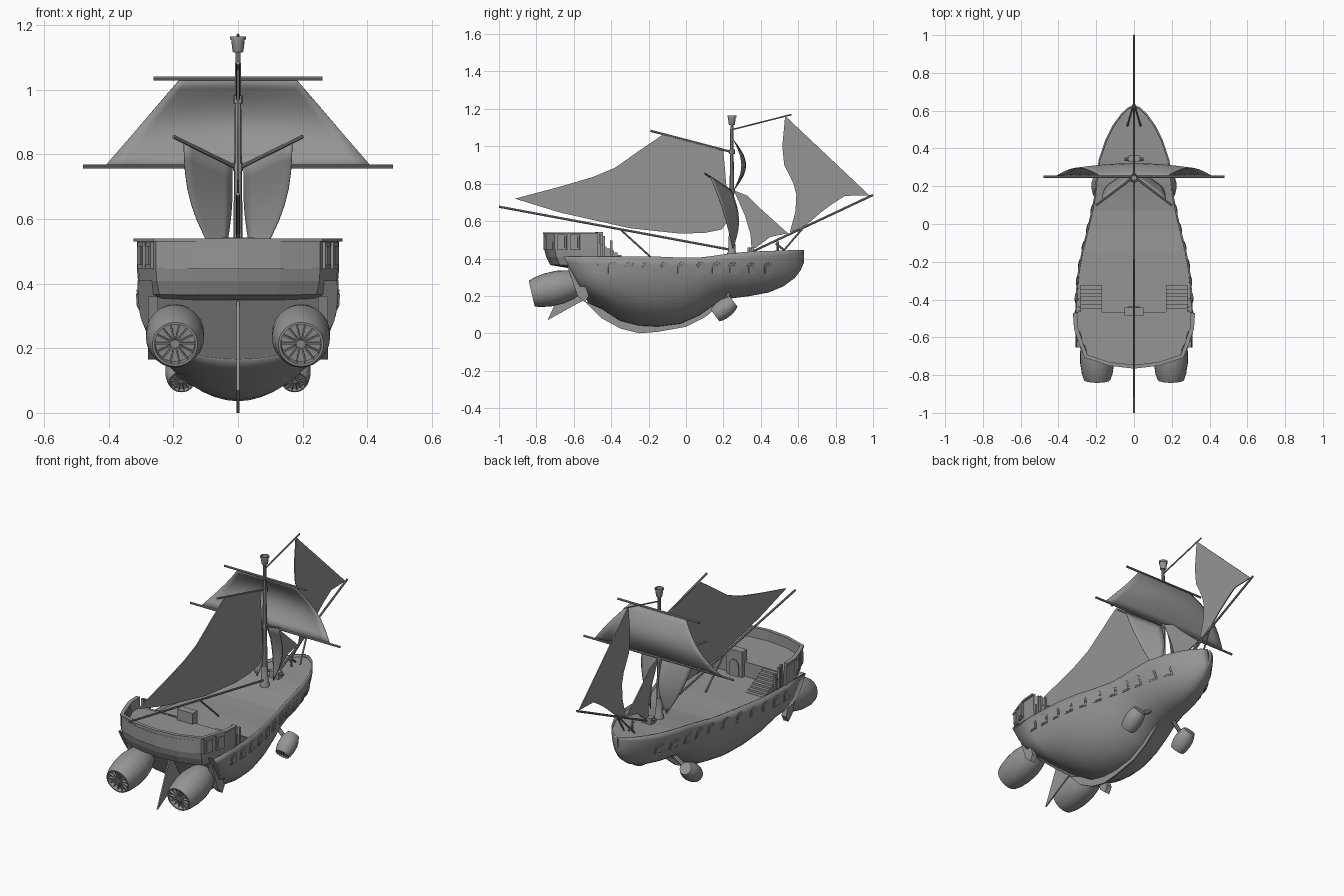
import bpy, bmesh, math
from mathutils import Vector, Matrix

if "Cube" in bpy.data.objects:
    bpy.data.objects.remove(bpy.data.objects["Cube"])

grey = bpy.data.materials.new("plain grey")
grey.use_nodes = True
GREY = (0.3, 0.3, 0.3, 1)
grey.diffuse_color = GREY
grey.node_tree.nodes["Principled BSDF"].inputs["Base Color"].default_value = GREY


def finish(name, bm, smooth=False, thick=0, offset=0):
    bmesh.ops.recalc_face_normals(bm, faces=bm.faces)
    mesh = bpy.data.meshes.new(name)
    bm.to_mesh(mesh)
    bm.free()
    ob = bpy.data.objects.new(name, mesh)
    bpy.context.collection.objects.link(ob)
    mesh.materials.append(grey)
    if thick:
        mod = ob.modifiers.new("thickness", "SOLIDIFY")
        mod.thickness, mod.offset = thick, offset
    if smooth:
        bpy.ops.object.select_all(action="DESELECT")
        ob.select_set(True)
        bpy.context.view_layer.objects.active = ob
        bpy.ops.object.shade_smooth_by_angle(angle=math.radians(35))
    return ob


def loft(name, rows, closed=False, caps=False, **kw):
    bm = bmesh.new()
    vs = [[bm.verts.new(p) for p in row] for row in rows]
    n = len(rows[0])
    for a, b in zip(vs, vs[1:]):
        for i in range(n if closed else n - 1):
            j = (i + 1) % n
            bm.faces.new((a[i], a[j], b[j], b[i]))
    if caps:
        bm.faces.new(vs[0])
        bm.faces.new(vs[-1])
    bmesh.ops.remove_doubles(bm, verts=bm.verts, dist=1e-5)
    return finish(name, bm, **kw)


def plate(name, pts, x=0, thick=0.006):
    """Flat side-on plate from (y, z) points."""
    rows = [[(x + s * thick / 2, y, z) for y, z in pts] for s in (-1, 1)]
    return loft(name, rows, closed=True, caps=True)


def box(name, c, size, rot=None):
    bm = bmesh.new()
    m = Matrix.Translation(c) @ (rot or Matrix()) @ Matrix.Diagonal((*size, 1))
    bmesh.ops.create_cube(bm, size=1, matrix=m)
    return finish(name, bm)


def lathe(name, a, b, profile, sides=20):
    """Turn (distance, radius) pairs around the line from a to b."""
    a, d = Vector(a), Vector(b) - Vector(a)
    q = d.to_track_quat("Z", "Y")
    rows = [[a + q @ Vector((r * math.cos(t), r * math.sin(t), h * d.length))
             for t in (math.tau * i / sides for i in range(sides))] for h, r in profile]
    return loft(name, rows, closed=True, caps=True, smooth=True)


def pole(name, a, b, r=0.006, r2=None):
    return lathe(name, a, b, [(0, r), (1, r2 or r)], 8)


# Hull stations: y, half width, rail height, keel height, fullness
S = [(-.52, .305, .41, .165, 4), (-.45, .307, .41, .135, 3.2), (-.35, .303, .41, .07, 2.6),
     (-.25, .293, .41, .045, 2.4), (-.15, .275, .41, .04, 2.4), (-.03, .245, .405, .055, 2.3),
     (.07, .222, .405, .1, 2.2), (.14, .208, .413, .15, 2.2), (.22, .2, .425, .188, 2.2),
     (.34, .183, .437, .203, 2.1), (.44, .15, .44, .222, 2), (.52, .11, .443, .255, 2),
     (.58, .066, .445, .3, 2), (.61, .035, .445, .34, 2), (.627, .004, .445, .38, 2)]


def station(y):
    for a, b in zip(S, S[1:]):
        if y <= b[0]:
            break
    t = (y - a[0]) / (b[0] - a[0])
    return [p + (q - p) * t for p, q in zip(a, b)]


def side(st, s):
    return st[1] * max(0, 1 - s ** st[4]) ** 0.54


def hull_point(y, z):
    st = station(y)
    return Vector((side(st, (st[2] - z) / (st[2] - st[3])), y, z))


rows = []
for k, st in enumerate(S):
    slant = (-.55, -.2)[k] if k < 2 else 0
    half = []
    for i in range(13):
        s = math.sin(math.pi / 2 * i / 12)
        z = st[2] + (st[3] - st[2]) * s
        half.append((side(st, s), st[0] + slant * (z - st[3]), z))
    rows.append(half + [(-x, y, z) for x, y, z in half[-2::-1]])
loft("hull", rows, smooth=True, thick=.008)
loft("transom", [rows[0][:13], rows[0][:11:-1]])
loft("main_deck", [[(s * st[1] * .985, st[0], st[2] - .014) for s in (-1, 0, 1)] for st in S])

# Keel and rudder
plate("keel", [(-.54, .17), (-.45, .08), (-.35, .025), (-.25, 0), (-.15, .008), (0, .035),
               (.1, .085), (.23, .19), (.2, .22), (0, .15), (-.3, .12)], thick=.008)
plate("rudder", [(-.74, .07), (-.7, .16), (-.62, .345), (-.5, .2), (-.57, .165)], thick=.008)

# Stern castle
plan = [(.307, -.47), (.302, -.55), (.275, -.63), (.25, -.695), (.13, -.735), (0, -.75)]
plan += [(-x, y) for x, y in plan[-2::-1]]


def ring(z, kx, ky, ps=plan):
    return [(x * kx, -.47 + (y + .47) * ky, z) for x, y in ps]


walls = [ring(.355, .93, .57), ring(.37, .96, .9), ring(.41, .99, .97), ring(.45, 1, 1.01), ring(.54, 1, 1.02)]
loft("stern_walls", walls, thick=.012)
loft("stern_rail", [ring(z, k, k) for z, k in ((.53, 1.02), (.54, 1.02))], thick=.02)
for name, lvl in (("quarter_deck", ring(.48, .99, .99)), ("stern_underside", walls[0])):
    loft(name, [lvl[:6], lvl[:4:-1]])
box("bulkhead", (0, -.472, .43), (.6, .012, .1))
loft("stern_panel", [ring(z, 1, 1.035, [(.225, -.703)] + plan[4:7] + [(-.225, -.703)])
                     for z in (.445, .52)], thick=.006)

# Arched cabin door
arch = [(-.5, 0), (.5, 0)] + [(.5 * math.cos(t), .7 + .5 * math.sin(t))
                              for t in (math.pi * i / 8 for i in range(9))]
box("door_surround", (0, -.465, .468), (.1, .045, .15))
loft("door", [[(.06 * u, y, .395 + .08 * v) for u, v in arch] for y in (-.45, -.436)],
     closed=True, caps=True)


# Arched gun ports along the hull
def port(y, sgn):
    p = hull_point(y, .32)
    along = (hull_point(y + .02, .32) - hull_point(y - .02, .32)).normalized()
    up = (hull_point(y, .37) - p).normalized()
    out = along.cross(up).normalized()
    for name, k, d in (("port_frame", .052, .007), ("port_pane", .036, .01)):
        ends = []
        for h in (-.015, d):
            pts = [p + along * u * k + up * (v * k + (.052 - k) * .4) + out * h for u, v in arch]
            ends.append([(sgn * q.x, q.y, q.z) for q in pts])
        loft(name, ends, closed=True, caps=True)


# Barrel-shaped engine with a spoked fan in its mouth
def engine(name, a, b, r):
    lathe(name, a, b, [(.1, .55 * r), (.1, .68 * r), (0, .7 * r), (0, .78 * r), (.12, .9 * r),
                       (.35, r), (.6, r), (.82, .88 * r), (1, .68 * r)], 24)
    a, d = Vector(a), Vector(b) - Vector(a)
    q = d.to_track_quat("Z", "Y")
    lathe(name + "_hub", a, b, [(.02, .15 * r), (.12, .15 * r)], 10)
    for i in range(14):
        t = math.tau * i / 14
        c = a + q @ Vector((.4 * r * math.cos(t), .4 * r * math.sin(t), .06 * d.length))
        rot = q.to_matrix().to_4x4() @ Matrix.Rotation(t, 4, "Z")
        box(name + "_blade", c, (.62 * r, .05 * r, .05 * d.length), rot)


for s in (1, -1):
    for y in (-.48, -.39, -.3, -.21, -.115, -.02, .08, .165, .25, .35, .44):
        port(y, s)
    engine("rear_engine", (.195 * s, -.825, .212), (.195 * s, -.575, .27), .09)
    pole("rear_engine_mount", (.195 * s, -.6, .265), (.195 * s, -.48, .29), .05)
    plate("transom_cheek", [(-.635, .36), (-.57, .36), (-.52, .2), (-.54, .165), (-.58, .2)],
          .263 * s, .03)
    engine("front_engine", (.175 * s, .155, .095), (.175 * s, .255, .17), .05)
    pole("front_engine_strut", (.175 * s, .215, .14), (.07 * s, .23, .22), .012)
    # Quarter gallery windows
    rot = Matrix.Rotation(-.33 * s, 4, "Z")
    for x, y in ((.293, -.59), (.268, -.66)):
        box("gallery_frame", (x * s, y, .487), (.022, .05, .085), rot)
        box("gallery_window", (x * s, y, .487), (.03, .034, .06), rot)
    # Stairs
    for i in range(8):
        z = .475 - i * .011
        box("stair_tread", (.228 * s, -.455 + i * .02, (z + .38) / 2), (.115, .02, z - .38))
    for y, h in ((-.46, .53), (-.44, .52), (-.4, .495)):
        box("stair_post", (.288 * s, y, (h + .39) / 2), (.014, .012, h - .39))
    # Angled lower yard with its curved sail
    pole("lower_yard", (0, .25, .757), (.2 * s, .1, .855), .006)
    A, B, C = Vector((.018, .245, .76)), Vector((.168, .13, .837)), Vector((.05, .25, .45))
    grid = []
    for i in range(9):
        v = i / 8
        row = []
        for j in range(7):
            p = A.lerp(B, j / 6).lerp(C, v)
            bulge = math.sin(math.pi * v)
            p += Vector((.035 * j / 6 - .012 * (1 - j / 6), .035 * (1 - j / 9), 0)) * bulge
            row.append((p.x * s, p.y, p.z))
        grid.append(row)
    loft("lower_sail", grid, smooth=True, thick=.003)
    pole("bowsprit_brace", (.035 * s, .52, .44), (0, .64, .58), .005)

# Mast, lookout and spars
pole("mast", (0, .245, .39), (0, .245, 1.13), .016, .008)
lathe("mast_foot", (0, .245, .4), (0, .245, .53), [(0, .026), (.2, .026), (.3, .02), (1, .016)], 12)
for z in (.76, .97):
    pole("mast_band", (0, .245, z - .012), (0, .245, z + .012), .016)
lathe("lookout", (0, .245, 1.115), (0, .245, 1.165),
      [(0, .014), (.1, .017), (.8, .021), (.8, .024), (1, .024), (1, .018), (.3, .014)], 12)
pole("top_yard", (-.262, .25, 1.035), (.262, .25, 1.035))
pole("bottom_yard", (-.48, .25, .762), (.48, .25, .762))
pole("gaff", (0, .25, .968), (0, -.19, 1.083))
pole("boom", (0, .26, .443), (0, -1, .677))
pole("bowsprit", (0, .34, .43), (0, 1, .74))
pole("jib_spar", (0, .25, 1.09), (0, .565, 1.17), .004)
pole("boom_sheet", (0, -.345, .55), (0, -.18, .4), .005)

# Sails
grid = []
for i in range(11):
    v = i / 10
    grid.append([(u / 8 * (.41 - .23 * v), .255 + .065 * math.sin(math.pi * v) * (1 - .35 * (u / 8) ** 2)
                  , .765 + .267 * v) for u in range(-8, 9)])
loft("square_sail", grid, smooth=True, thick=.003)
plate("main_sail", [(-.12, 1.065), (.2, .975), (.215, .8), (.225, .6), (.19, .555), (.1, .537), (-.03, .533),
                    (-.3, .562), (-.67, .645), (-.915, .72), (-.67, .785), (-.5, .835),
                    (-.38, .885), (-.245, .98)])
plate("flying_jib", [(.53, 1.163), (.98, .738), (.85, .735), (.78, .69), (.72, .645), (.64, .575), (.555, .54),
                     (.585, .65), (.59, .74), (.575, .8), (.525, .9), (.515, 1)])
plate("stay_sail", [(.255, .765), (.33, .735), (.4, .665), (.545, .535), (.45, .515), (.37, .455), (.35, .46),
                    (.345, .53), (.315, .63)])

# Foredeck fittings
box("windlass", (0, .345, .44), (.06, .035, .04))
pole("windlass_bar", (-.05, .345, .45), (.05, .345, .45), .008)
pole("anchor_stock", (0, .49, .43), (0, .49, .49), .006)
pole("anchor_arm", (0, .48, .48), (0, .525, .445), .006)
